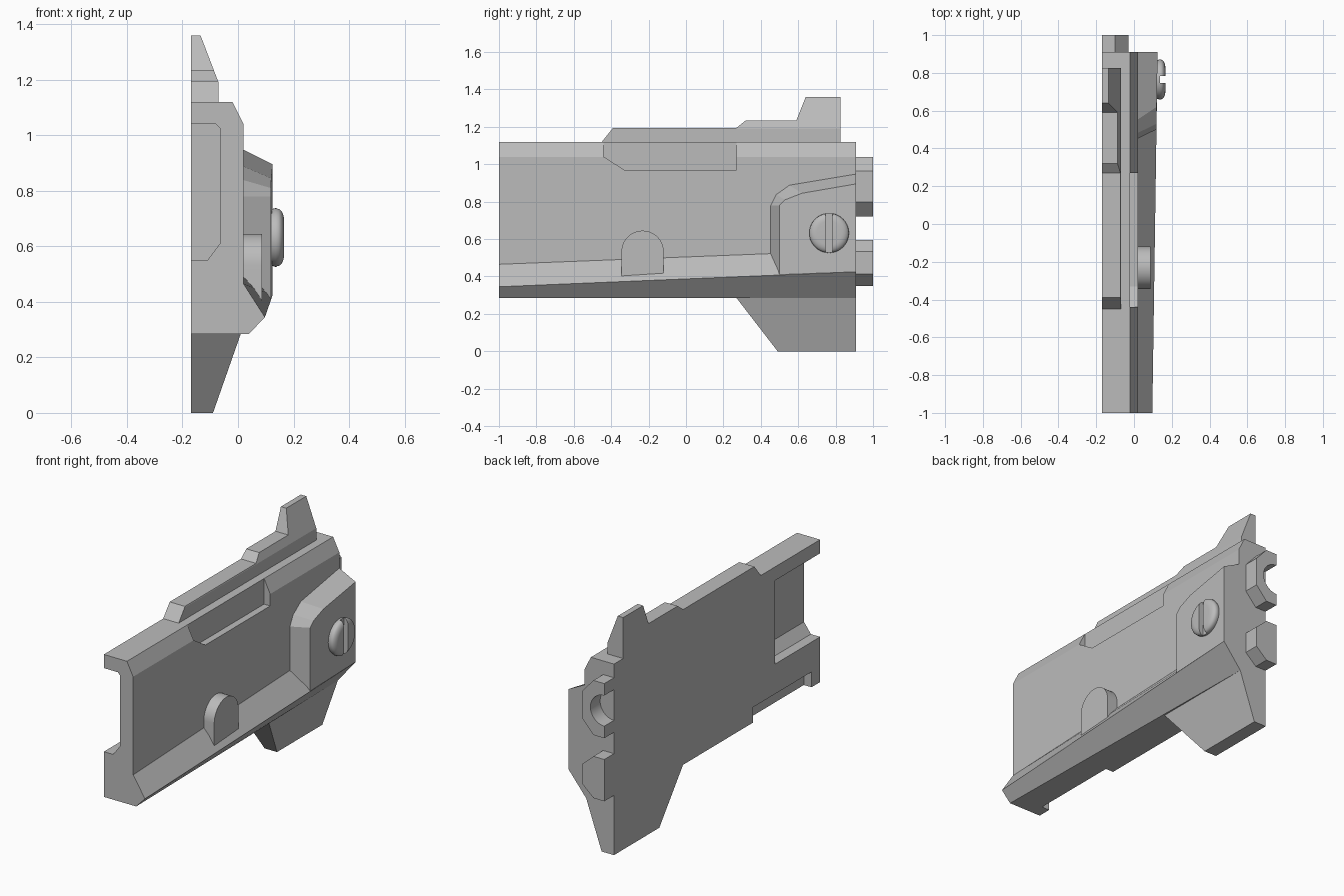
import bpy, bmesh, math
from mathutils import Vector

cube = bpy.data.objects.get("Cube")
if cube:
    bpy.data.objects.remove(cube, do_unlink=True)

grey = bpy.data.materials.new("plain grey")
grey.use_nodes = True
grey.diffuse_color = (0.5, 0.5, 0.5, 1)
grey.node_tree.nodes["Principled BSDF"].inputs["Base Color"].default_value = (0.5, 0.5, 0.5, 1)


def loft(name, *rings):
    """Skin a closed solid through matching rings of points."""
    bm = bmesh.new()
    loops = [[bm.verts.new(p) for p in ring] for ring in rings]
    n = len(loops[0])
    for a, b in zip(loops, loops[1:]):
        for i in range(n):
            j = (i + 1) % n
            bm.faces.new((a[i], a[j], b[j], b[i]))
    bm.faces.new(loops[0])
    bm.faces.new(loops[-1])
    bmesh.ops.recalc_face_normals(bm, faces=bm.faces)
    mesh = bpy.data.meshes.new(name)
    bm.to_mesh(mesh)
    bm.free()
    mesh.materials.append(grey)
    ob = bpy.data.objects.new(name, mesh)
    bpy.context.collection.objects.link(ob)
    return ob


def along_y(name, xz, y0, y1):
    return loft(name, *[[(x, y, z) for x, z in xz] for y in (y0, y1)])


def along_x(name, yz, x0, x1):
    return loft(name, *[[(x, y, z) for y, z in yz] for x in (x0, x1)])


def cut(ob, cutter):
    cutter.hide_render = True
    mod = ob.modifiers.new("cut", 'BOOLEAN')
    mod.operation, mod.solver, mod.object = 'DIFFERENCE', 'EXACT', cutter
    activate(ob)
    bpy.ops.object.modifier_apply(modifier=mod.name)
    bpy.data.objects.remove(cutter, do_unlink=True)


def activate(ob):
    bpy.ops.object.select_all(action='DESELECT')
    ob.select_set(True)
    bpy.context.view_layer.objects.active = ob


def rect(a0, a1, b0, b1):
    return [(a0, b0), (a1, b0), (a1, b1), (a0, b1)]


BACK = 0.91
INNER = -0.17

# Main plate, with a lower flange that widens toward the back
shell = [(INNER, 0.285), (INNER, 1.12), (-0.02, 1.12), (0.02, 1.04)]
front = shell + [(0.02, 0.465), (0.097, 0.345), (0.04, 0.285)]
back = shell + [(0.02, 0.54), (0.125, 0.425), (0.01, 0.285)]
plate = loft("main_plate", [(x, -1, z) for x, z in front], [(x, BACK, z) for x, z in back])

# Front channel, lower notch and upper side recess
cut(plate, along_y("channel_cutter", [(-0.3, 1.04), (-0.08, 1.04), (-0.065, 1.025),
                                      (-0.065, 0.61), (-0.11, 0.55), (-0.3, 0.55)], -1.1, -0.58))
cut(plate, along_x("notch_cutter", rect(-0.92, -0.38, 0.2, 0.375), -0.3, -0.12))
cut(plate, along_x("recess_cutter", [(-0.44, 1.2), (-0.44, 1.04), (-0.33, 0.97),
                                     (0.27, 0.97), (0.27, 1.2)], -0.02, 0.2))

# Stepped top rail, narrowing above its shoulder
rail = along_x("top_rail", [(-0.45, 1.11), (-0.45, 1.12), (-0.39, 1.195), (0.27, 1.195),
                            (0.32, 1.235), (0.59, 1.235), (0.64, 1.36), (0.825, 1.36),
                            (0.825, 1.11)], INNER, -0.07)
cut(rail, along_y("rail_cutter", [(-0.07, 1.19), (-0.135, 1.36), (-0.135, 1.5),
                                  (0.1, 1.5), (0.1, 1.19)], -1, 1))

# Lower fin with a sloping outer side
fin_low = [(0.49, 0), (BACK, 0), (BACK, 0.285), (0.27, 0.285)]
loft("lower_fin", [(INNER, y, z) for y, z in fin_low],
     [(-0.09 + 0.1 * z / 0.285, y, z) for y, z in fin_low])

# Raised side housing with sloping edges
foot = [(0.45, 0.52), (0.45, 0.78), (0.48, 0.84), (0.55, 0.89), (BACK, 0.95), (BACK, 0.43)]
crown = [(0.5, 0.41), (0.5, 0.78), (0.53, 0.81), (0.62, 0.845), (BACK, 0.895), (BACK, 0.425)]
loft("side_housing", [(0.015, y, z) for y, z in foot],
     [(0.118 + 0.007 * (y - 0.5) / 0.41, y, z) for y, z in crown])

# Round-topped peg
arch = [(-0.232 + 0.113 * math.cos(math.pi * i / 20), 0.532 + 0.113 * math.sin(math.pi * i / 20))
        for i in range(21)]
peg = along_x("round_peg", [(-0.345, 0.395)][::-1] + [(-0.119, 0.395)] + arch, 0.0, 0.087)
activate(peg)
bpy.ops.object.shade_smooth_by_angle(angle=math.radians(30))

# Domed screw with a vertical slot
dome = [(0.115, 0.1), (0.135, 0.106)]
dome += [(0.14 + 0.026 * math.sin(a), 0.065 + 0.041 * math.cos(a))
         for a in [math.pi / 2 * i / 6 for i in range(1, 7)]]
screw = loft("screw_head", *[[(x, 0.765 + r * math.cos(t), 0.632 + r * math.sin(t))
                              for t in [math.tau * k / 40 for k in range(40)]] for x, r in dome])
cut(screw, along_x("slot_cutter", rect(0.747, 0.783, 0.4, 0.8), 0.138, 0.3))
activate(screw)
bpy.ops.object.shade_smooth_by_angle(angle=math.radians(30))


# Chamfered tabs on the back edge, the upper one with a round seat
def tab(name, z0, z1, c):
    return along_y(name, [(INNER, z0), (-0.1, z0), (-0.03, z0 + c), (-0.03, z1 - c),
                          (-0.1, z1), (INNER, z1)], BACK - 0.01, 1.0)


upper = tab("upper_tab", 0.72, 1.04, 0.077)
tab("lower_tab", 0.35, 0.595, 0.062)
cut(upper, along_y("seat_cutter", [(INNER + 0.09 * math.cos(t), 0.88 + 0.09 * math.sin(t))
                                   for t in [math.tau * k / 32 for k in range(32)]], BACK, 1.2))
activate(upper)
bpy.ops.object.shade_smooth_by_angle(angle=math.radians(25))
